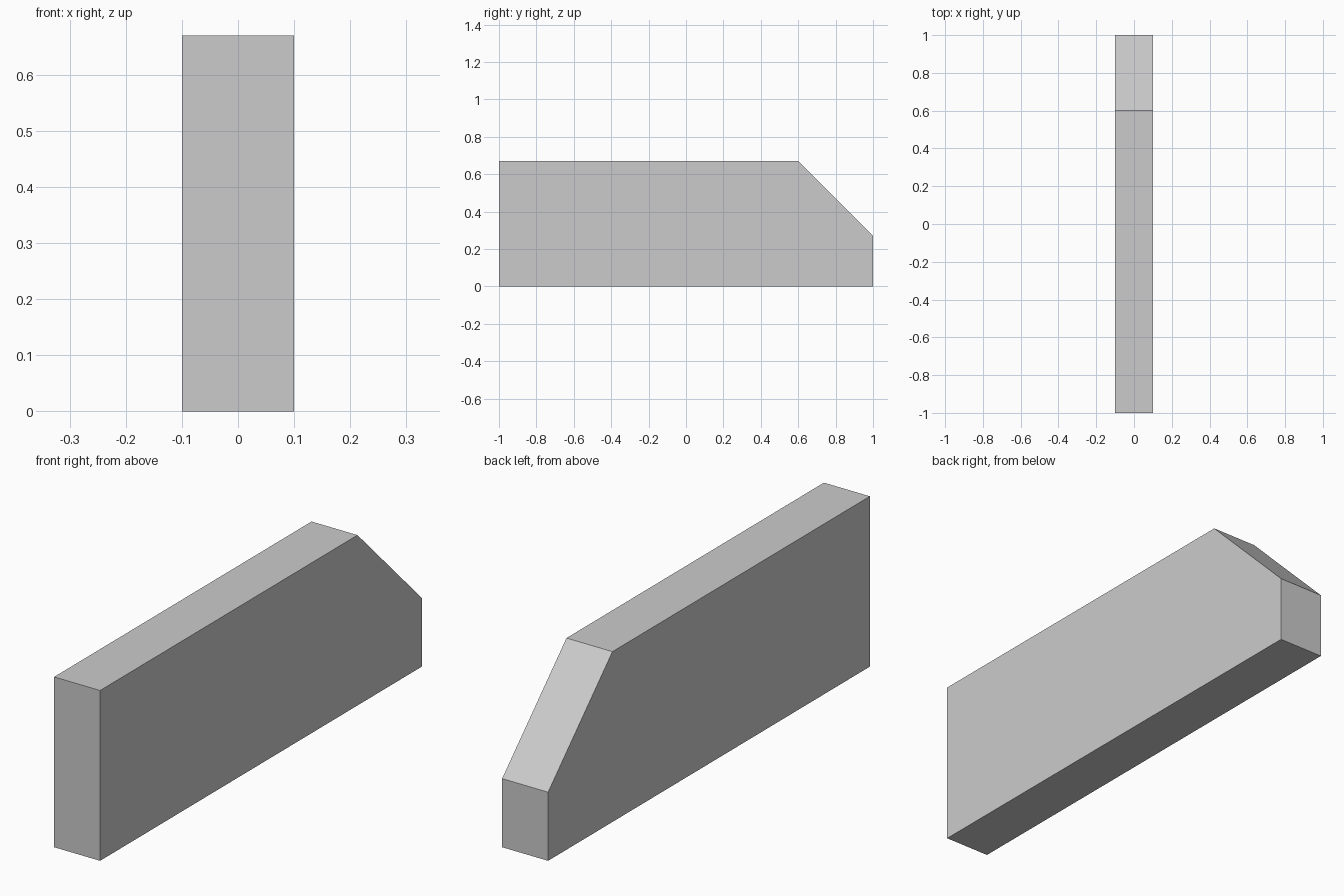
import bpy
import bmesh

if "Cube" in bpy.data.objects:
    bpy.data.objects.remove(bpy.data.objects["Cube"])

HALF_WIDTH = 0.1
HEIGHT = 0.67
CHAMFER = 0.4

# Side profile (y, z): a long slab with its upper rear corner cut off
profile = [(-1, 0), (1, 0), (1, HEIGHT - CHAMFER), (1 - CHAMFER, HEIGHT), (-1, HEIGHT)]

# Extrude the profile across the width
bm = bmesh.new()
side = bm.faces.new([bm.verts.new((-HALF_WIDTH, y, z)) for y, z in profile])
extruded = bmesh.ops.extrude_face_region(bm, geom=[side], use_keep_orig=True)
moved = [v for v in extruded["geom"] if isinstance(v, bmesh.types.BMVert)]
bmesh.ops.translate(bm, verts=moved, vec=(2 * HALF_WIDTH, 0, 0))
bmesh.ops.recalc_face_normals(bm, faces=bm.faces)

mesh = bpy.data.meshes.new("chamfered_wall")
bm.to_mesh(mesh)
bm.free()
wall = bpy.data.objects.new("chamfered_wall", mesh)
bpy.context.collection.objects.link(wall)
